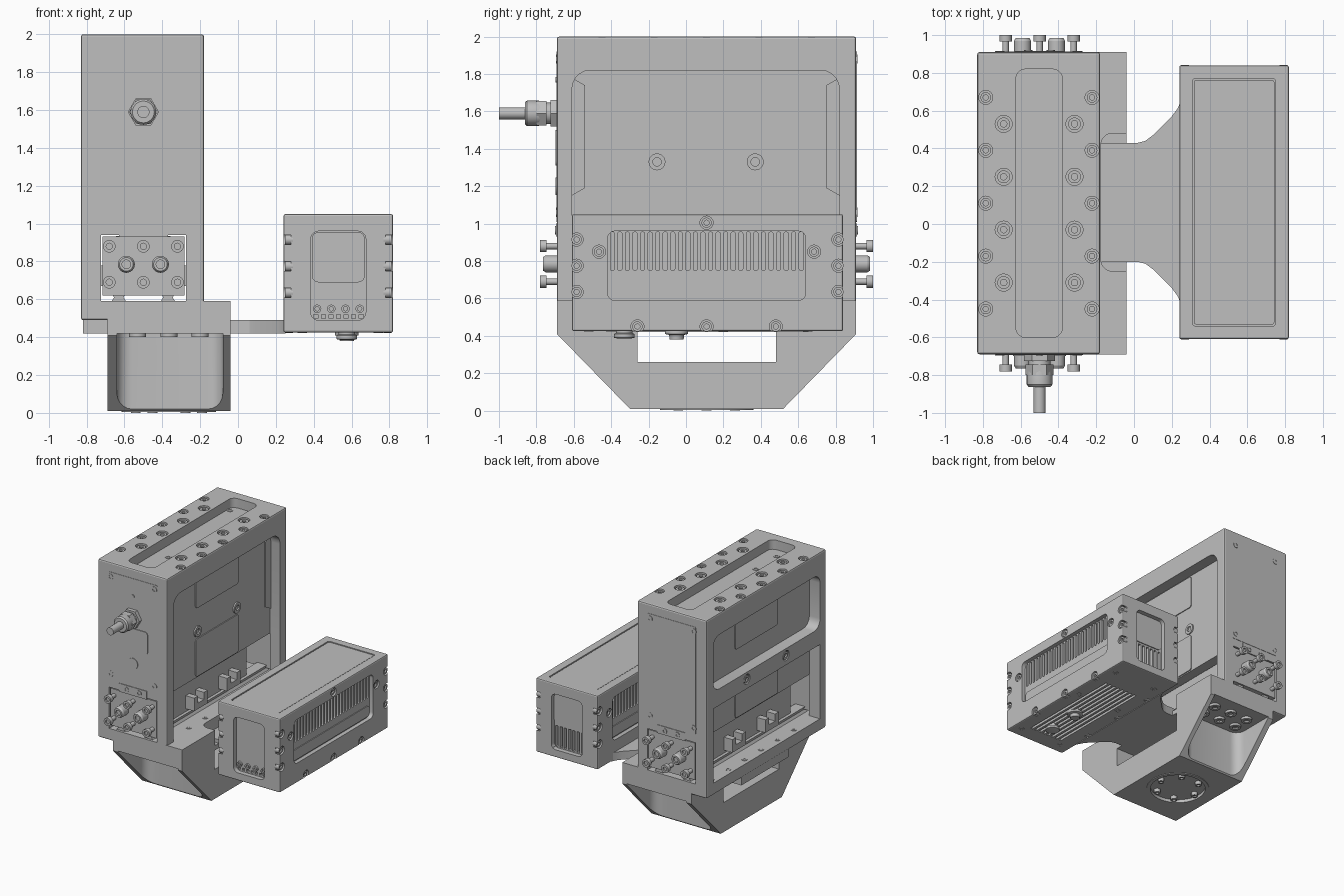
import bpy, bmesh, math

if "Cube" in bpy.data.objects:
    bpy.data.objects.remove(bpy.data.objects["Cube"])

grey = bpy.data.materials.new("machined grey")
grey.use_nodes = True
tone = (0.52, 0.52, 0.52, 1)
grey.diffuse_color = tone
grey.node_tree.nodes["Principled BSDF"].inputs["Base Color"].default_value = tone


def rect(u0, v0, u1, v1, r=0):
    """Rectangle outline, with rounded corners if r is set."""
    if not r:
        return [(u0, v0), (u1, v0), (u1, v1), (u0, v1)]
    pts = []
    corners = [(u1 - r, v1 - r), (u0 + r, v1 - r), (u0 + r, v0 + r), (u1 - r, v0 + r)]
    for quarter, (u, v) in enumerate(corners):
        for step in range(6):
            a = math.pi / 2 * (quarter + step / 5)
            pts.append((u + r * math.cos(a), v + r * math.sin(a)))
    return pts


def circle(u, v, r, sides=24):
    turn = 2 * math.pi / sides
    return [(u + r * math.cos(i * turn), v + r * math.sin(i * turn)) for i in range(sides)]


def slab(axis, pts, d0, d1):
    return axis, pts, [(d0, 1), (d1, 1)]


def screw(axis, u, v, r, d0, d1):
    """Round head with a socket at the d1 end."""
    sink = d1 - math.copysign(0.012, d1 - d0)
    return axis, circle(u, v, r), [(d0, 1), (d1, 1), (d1, 0.5), (sink, 0.5)]


def loft(bm, shape):
    axis, pts, rings = shape
    cu = sum(p[0] for p in pts) / len(pts)
    cv = sum(p[1] for p in pts) / len(pts)
    loops = []
    for d, s in rings:
        loop = []
        for u, v in pts:
            u, v = cu + (u - cu) * s, cv + (v - cv) * s
            co = {"x": (d, u, v), "y": (u, d, v), "z": (u, v, d)}[axis]
            loop.append(bm.verts.new(co))
        loops.append(loop)
    bm.faces.new(loops[0])
    bm.faces.new(loops[-1])
    for a, b in zip(loops, loops[1:]):
        for i in range(len(pts)):
            j = (i + 1) % len(pts)
            bm.faces.new((a[i], a[j], b[j], b[i]))


def shade(mesh):
    mesh.shade_smooth()
    mesh.set_sharp_from_angle(angle=math.radians(19))


def part(name, *shapes, bevel=0):
    bm = bmesh.new()
    for shape in shapes:
        loft(bm, shape)
    bmesh.ops.recalc_face_normals(bm, faces=bm.faces[:])
    if bevel:
        bmesh.ops.bevel(bm, geom=bm.edges[:], offset=bevel, segments=2,
                        profile=0.5, affect='EDGES')
    mesh = bpy.data.meshes.new(name)
    bm.to_mesh(mesh)
    bm.free()
    mesh.materials.append(grey)
    shade(mesh)
    obj = bpy.data.objects.new(name, mesh)
    bpy.context.scene.collection.objects.link(obj)
    return obj


def cut(obj, *shapes):
    """Subtract shapes that do not touch one another."""
    cutter = part("cutter", *shapes)
    cutter.hide_render = True
    mod = obj.modifiers.new("cut", 'BOOLEAN')
    mod.operation, mod.solver, mod.object = 'DIFFERENCE', 'EXACT', cutter
    graph = bpy.context.evaluated_depsgraph_get()
    mesh = bpy.data.meshes.new_from_object(obj.evaluated_get(graph))
    obj.modifiers.clear()
    obj.data = mesh
    bpy.data.objects.remove(cutter)
    shade(mesh)


# Tall housing: through cavity, side recesses, top slot
L, R, MID = -0.83, -0.18, -0.5
housing = part("housing", slab("z", rect(L, -0.69, R, 0.91), 0.49, 2), bevel=0.012)
cut(housing, slab("y", rect(-0.725, 0.59, -0.275, 0.94), -0.8, 1))
cut(housing, slab("x", rect(-0.61, 0.59, 0.82, 0.94), -0.9, -0.1))
opening = [p for p in rect(-0.61, 0.4, 0.82, 1.82, 0.1) if p[1] > 1]
cut(housing, slab("x", opening + [(-0.61, 0.59), (0.82, 0.59)], -0.275, -0.1))
cut(housing, slab("x", rect(-0.61, 1.36, 0.82, 1.82, 0.08), -0.9, -0.73),
    slab("x", rect(-0.61, 0.59, 0.82, 1.22), -0.9, -0.73))
cut(housing, slab("z", rect(-0.625, -0.6, -0.38, 0.82, 0.05), 1.92, 2.1))
cut(housing, *[slab("x", circle(y, 1.3, 0.042), -0.9, -0.8) for y in (-0.155, 0.37)])

# Counterbored screws on the top
spots = [(x, 0.11 + 0.28 * i, 0.037) for x in (-0.785, -0.222) for i in range(-2, 3)]
spots += [(x, 0.11 + 0.28 * i, 0.045) for x in (-0.69, -0.315) for i in (-1.5, -0.5, 0.5, 1.5)]
cut(housing, *[slab("z", circle(x, y, r), 1.96, 2.1) for x, y, r in spots])
part("top_screws", *[screw("z", x, y, r * 0.75, 1.95, 1.992) for x, y, r in spots])
part("slot_screws", *[screw("z", x, y, 0.024, 1.91, 1.924)
                      for x, y in [(-0.6, 0.75), (-0.41, 0.75), (MID, -0.22), (MID, -0.5)]])

# Raised plates and screws on both flanks
for name, face, out in (("right", -0.275, 1), ("left", -0.73, -1)):
    lift = face + out * 0.008
    part(name + "_flank_plates",
         slab("x", rect(-0.18, 1.53, 0.39, 1.81, 0.02), face, lift),
         slab("x", rect(-0.18, 0.95, 0.39, 1.21 if out < 0 else 1.27, 0.02), face, lift))
    seat, z, r = (face, 1.33, 0.045) if out > 0 else (-0.815, 1.3, 0.033)
    part(name + "_flank_screws", *[screw("x", y, z, r, seat - out * 0.02, seat + out * 0.012)
                                   for y in (-0.155, 0.37)])
    # Holes along the lower ledge and clamps on the carriage
    ledge = R - 0.05 if out > 0 else L + 0.05
    part(name + "_ledge_screws", *[screw("z", ledge, 0.11 + 0.22 * i, 0.022, 0.57, 0.593)
                                   for i in range(-2, 4)])
    near, far = MID + out * 0.15, MID + out * 0.23
    part(name + "_clamps", *[slab("x", [(y - 0.09, 0.67), (y + 0.09, 0.67), (y + 0.09, 0.78),
                                        (y + 0.04, 0.78), (y + 0.04, 0.72), (y - 0.04, 0.72),
                                        (y - 0.04, 0.78), (y - 0.09, 0.78)], near, far)
                             for y in (-0.11, 0.33)])

# Thin chamfered pads at the ends of the right recess
part("recess_pads", *[slab("x", [(edge, 1.15), (edge + s * 0.07, 1.19),
                                 (edge + s * 0.07, 1.74), (edge, 1.78)], -0.28, -0.266)
                      for edge, s in ((-0.61, 1), (0.82, -1))])

# Linear carriage and its rails
part("rails", *[slab("y", [(x - 0.045, 0.58), (x + 0.045, 0.58), (x + 0.025, 0.61),
                           (x + 0.045, 0.645), (x - 0.045, 0.645), (x - 0.025, 0.61)],
                     -0.67, 0.89) for x in (-0.63, -0.37)])
part("carriage", slab("y", rect(-0.65, 0.63, -0.35, 0.935), -0.48, 0.62), bevel=0.01)

# End faces, mirrored front and back
for name, s in (("front", -1), ("back", 1)):
    def out(d, s=s):
        return 0.11 + s * (0.8 + d)
    part(name + "_cover", slab("y", rect(-0.73, 1.01, -0.27, 1.92, 0.01), out(-0.01), out(0.003)))
    part(name + "_cover_screws", *[screw("y", x, z, 0.025, out(-0.02), out(0.006))
                                   for x in (-0.71, -0.3) for z in (1.06, 1.88)])
    part(name + "_end_plate", slab("y", rect(-0.717, 0.62, -0.283, 0.932), out(-0.06), out(-0.005)))
    bolts = [(x, z) for x in (-0.68, MID, -0.32) for z in (0.69, 0.88)]
    part(name + "_bolts", *[slab("y", circle(x, z, 0.017), out(-0.03), out(0.06)) for x, z in bolts],
         *[screw("y", x, z, 0.033, out(0.055), out(0.09)) for x, z in bolts])
    part(name + "_nozzles", *[("y", circle(x, 0.785, 0.045),
                               [(out(-0.03), 1), (out(0.06), 1), (out(0.075), 0.8),
                                (out(0.075), 0.5), (out(0.06), 0.5)]) for x in (-0.59, -0.41)])
    part(name + "_tab", slab("y", rect(-0.63, 0.93, -0.37, 1.0), out(-0.03), out(0.005)))
    part(name + "_tab_screws", *[screw("y", x, 0.965, 0.022, out(-0.01), out(0.01))
                                 for x in (-0.56, -0.44)])

# Cable, gland and small front fittings
part("name_plate", slab("y", rect(-0.64, 1.31, -0.36, 1.5, 0.025), -0.68, -0.699))
part("front_plugs", slab("y", circle(MID, 1.2, 0.047), -0.68, -0.698),
     slab("y", circle(MID, 1.77, 0.015), -0.68, -0.698))
part("gland_nuts", slab("y", circle(MID, 1.59, 0.082, 6), -0.68, -0.725),
     slab("y", circle(MID, 1.59, 0.075, 6), -0.745, -0.8))
part("gland", ("y", circle(MID, 1.59, 0.068),
               [(-0.7, 0.85), (-0.75, 0.85), (-0.79, 1), (-0.85, 1), (-0.862, 0.85)]))
part("cable", slab("y", circle(MID, 1.59, 0.032), -0.85, -1))

# Lower bracket: tapered block with end pockets, window and flange
bracket = part("bracket", slab("x", [(-0.69, 0.41), (-0.3, 0.01), (0.52, 0.01), (0.91, 0.41),
                                     (0.91, 0.59), (-0.69, 0.59)], -0.69, -0.04))
cut(bracket, slab("x", rect(-0.26, 0.26, 0.48, 0.42), -0.8, 0.1))
cut(bracket, slab("z", rect(-0.64, -1.2, -0.08, -0.31, 0.08), -0.1, 0.42),
    slab("z", rect(-0.64, 0.53, -0.08, 1.4, 0.08), -0.1, 0.42))
cut(bracket, slab("z", rect(-0.175, -0.25, 0.1, 0.48, 0.06), 0.46, 0.7))
CX, CY = -0.365, 0.11
cut(bracket, slab("z", circle(CX, CY, 0.22, 48), -0.1, 0.07))
cut(bracket, slab("z", circle(CX, CY, 0.13, 32), -0.1, 0.4))
part("flange_rim", ("z", circle(CX, CY, 0.25, 48),
                    [(0.03, 1), (0.004, 1), (0.004, 0.88), (0.03, 0.88)]))
part("flange_bolts", *[screw("z", x, y, 0.026, 0.08, 0) for x, y in circle(CX, CY, 0.175, 6)])
part("pocket_bolts", *[screw("z", x, y, 0.045, 0.44, 0.4)
                       for x in (-0.53, CX, -0.2) for y in (-0.55, -0.41, 0.63, 0.77)])

# Arm plate flaring out to the second unit
flare = [(0.02, 0.315), (0.06, 0.325), (0.1, 0.355), (0.2, 0.455), (0.23, 0.495), (0.25, 0.54)]
part("arm", slab("z", [(-0.82, -0.2)] + [(x, 0.115 - w) for x, w in flare]
                 + [(x, 0.115 + w) for x, w in reversed(flare)] + [(-0.82, 0.43)], 0.42, 0.49))

# Second unit: finned box
box = part("sensor_box", slab("z", rect(0.24, -0.61, 0.82, 0.84), 0.425, 1.05), bevel=0.01)
cut(box, slab("z", rect(0.31, -0.54, 0.75, 0.77, 0.015), 1.035, 1.2))
part("box_lid", slab("z", rect(0.317, -0.533, 0.743, 0.763, 0.015), 1.03, 1.046))
sunk = [(y, z) for y in (-0.585, 0.815) for z in (0.635, 0.775, 0.915)]
sunk += [(y, 0.45) for y in (-0.26, 0.11, 0.48)]
sunk += [(0.11, 1.005), (-0.465, 0.85), (0.685, 0.85)]
for name, s in (("left", 1), ("right", -1)):
    def side(d, s=s):
        return 0.53 + s * (0.29 + d)
    cut(box, slab("x", rect(-0.42, 0.59, 0.64, 0.96, 0.04), side(-0.035), side(0.1)))
    cut(box, *[slab("x", rect(y, 0.75, y + 0.022, 0.955, 0.009), side(-0.075), side(0.05))
               for y in [-0.405 + 0.0404 * i for i in range(26)]])
    cut(box, *[slab("x", circle(y, z, 0.035), side(-0.04), side(0.1)) for y, z in sunk])
    part(name + "_box_screws", *[screw("x", y, z, 0.027, side(-0.05), side(-0.008)) for y, z in sunk])
    part(name + "_fin_sill", slab("x", rect(-0.41, 0.6, 0.63, 0.69, 0.03), side(-0.05), side(-0.028)))

# Box end windows: a short comb and plugs in front, tall fins at the back
for name, s, top in (("front", -1, 0.52), ("back", 1, 0.675)):
    def end(d, s=s):
        return 0.115 + s * (0.725 + d)
    cut(box, slab("y", rect(0.385, 0.49, 0.675, 0.96, 0.04), end(-0.04), end(0.1)))
    cut(box, *[slab("y", rect(x, 0.5, x + 0.022, top), end(-0.08), end(0.1))
               for x in [0.4 + 0.04 * i for i in range(7)]])
    part(name + "_window_plate", slab("y", rect(0.39, 0.69, 0.67, 0.955, 0.035), end(-0.05), end(-0.032)))
part("front_window_plugs", *[screw("y", 0.418 + 0.075 * i, 0.55, 0.022, -0.55, -0.585)
                             for i in range(4)])

# Box underside: cooling grooves and connectors
cut(box, *[slab("z", rect(x, -0.46, x + 0.022, 0.48), 0.3, 0.455)
           for x in [0.38 + 0.042 * i for i in range(8)]])
part("bottom_connectors", ("z", circle(0.575, -0.33, 0.055),
                           [(0.46, 0.8), (0.415, 0.8), (0.41, 1), (0.39, 1), (0.385, 0.6)]),
     ("z", circle(0.575, -0.05, 0.062), [(0.46, 1), (0.41, 1), (0.405, 0.65), (0.38, 0.6)]))
part("bottom_screws", *[screw("z", x, y, 0.025, 0.44, 0.422)
                        for x in (0.34, 0.74) for y in (-0.52, 0.2, 0.65)])
